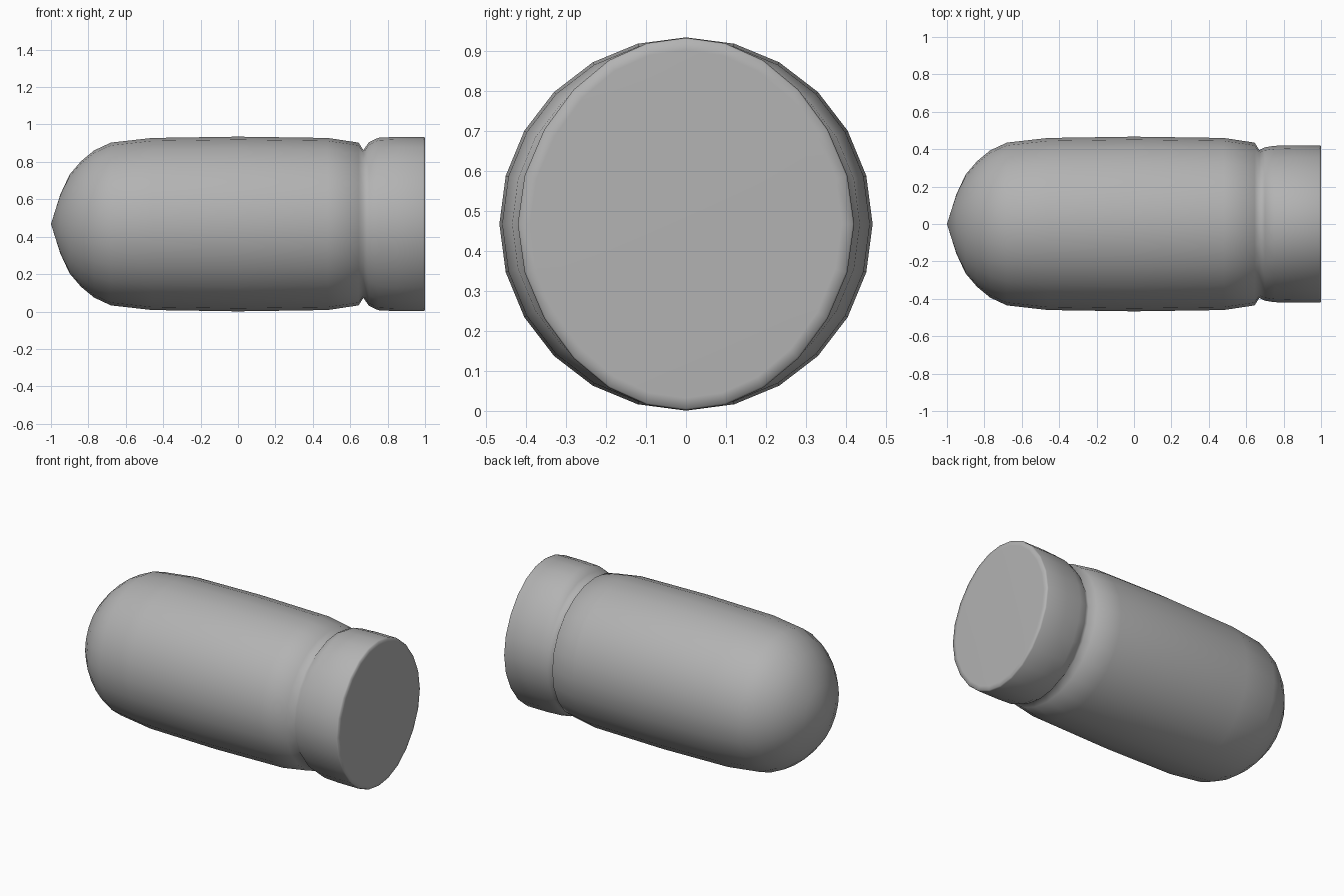
import bpy, bmesh
from math import sin, cos, tau, radians

if "Cube" in bpy.data.objects:
    bpy.data.objects.remove(bpy.data.objects["Cube"])

SEGS = 24
CZ = 0.468

# Ring rows: (x, radius_y, radius_z)
# Round body with a domed nose
body = [(-0.95, 0.158), (-0.90, 0.265), (-0.84, 0.335), (-0.77, 0.393),
        (-0.68, 0.435), (-0.46, 0.460), (0.0, 0.467), (0.48, 0.460),
        (0.645, 0.435)]
# Cap that flattens from a round neck to an upright oval end
cap = [(0.67, 0.395, 0.395), (0.70, 0.410, 0.437), (0.75, 0.418, 0.461),
       (0.85, 0.421, 0.466), (0.99, 0.421, 0.466), (0.999, 0.417, 0.462),
       (1.0, 0.390, 0.435)]
profile = [(x, r, r) for x, r in body] + cap

bm = bmesh.new()
rings = []
for x, ry, rz in profile:
    flat = (rz - ry) / 0.045          # 0 = circle, 1 = fully flattened ring
    ring = []
    for i in range(SEGS):
        a = tau * i / SEGS
        y = ry * cos(a) * (1 - 0.11 * flat * sin(a) ** 2)
        z = rz * sin(a) * (1 + 0.02 * flat * sin(2 * a) ** 2)
        ring.append(bm.verts.new((x, y, CZ + z)))
    rings.append(ring)

# Side walls, nose tip and flat end
for r0, r1 in zip(rings, rings[1:]):
    for i in range(SEGS):
        j = (i + 1) % SEGS
        bm.faces.new((r0[i], r0[j], r1[j], r1[i]))
tip = bm.verts.new((-1, 0, CZ))
for i in range(SEGS):
    bm.faces.new((tip, rings[0][(i + 1) % SEGS], rings[0][i]))
bm.faces.new(rings[-1])
bmesh.ops.recalc_face_normals(bm, faces=bm.faces)

me = bpy.data.meshes.new("capsule_body_and_cap")
bm.to_mesh(me)
bm.free()
ob = bpy.data.objects.new("capsule_body_and_cap", me)
bpy.context.collection.objects.link(ob)

# Darker grey, smooth all over
mat = bpy.data.materials.new("dark_grey")
mat.diffuse_color = (0.45, 0.45, 0.45, 1)
mat.use_nodes = True
mat.node_tree.nodes["Principled BSDF"].inputs["Base Color"].default_value = mat.diffuse_color
me.materials.append(mat)
ob.select_set(True)
bpy.context.view_layer.objects.active = ob
bpy.ops.object.shade_smooth_by_angle(angle=radians(120))
